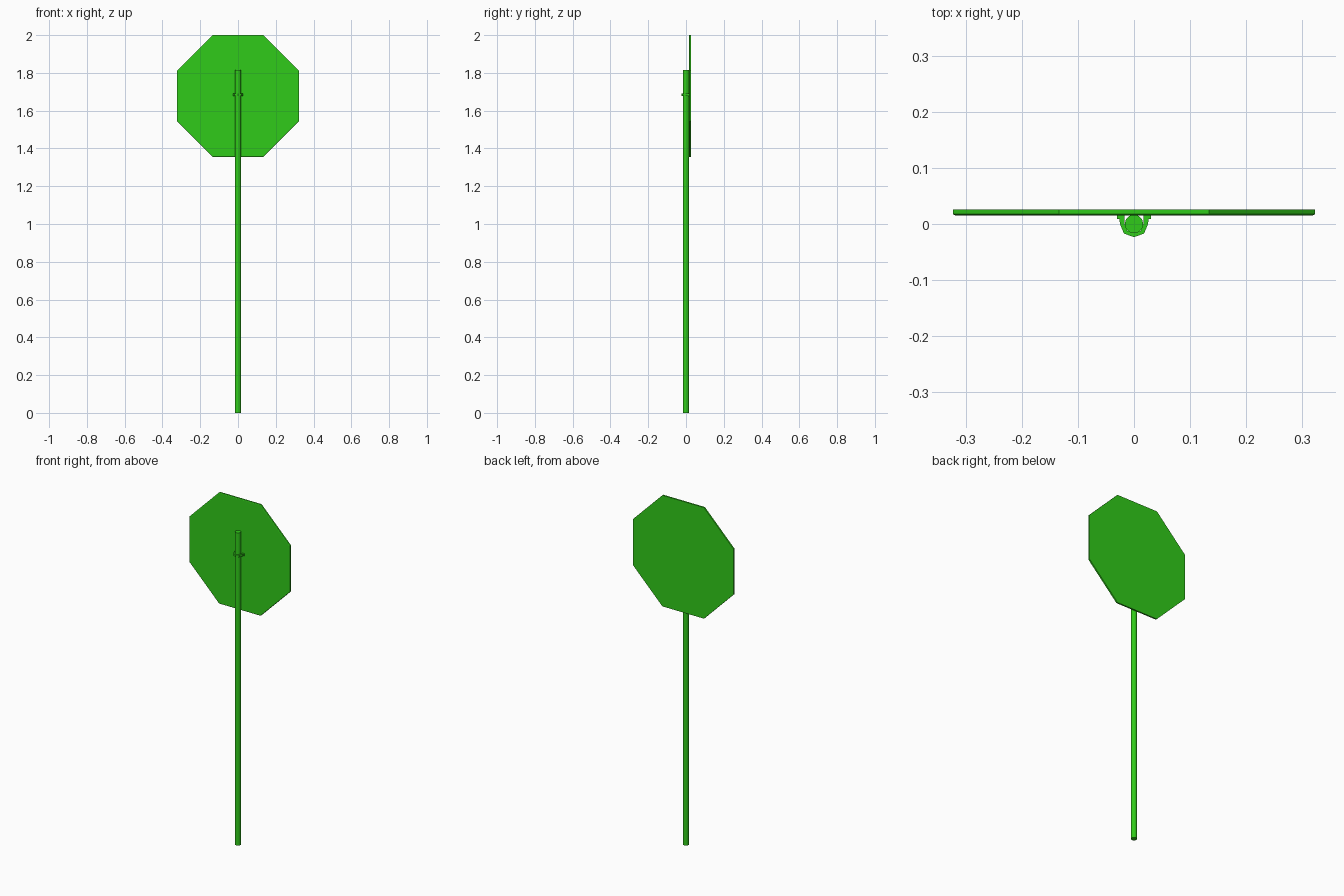
import bpy, bmesh, math

if "Cube" in bpy.data.objects:
    bpy.data.objects.remove(bpy.data.objects["Cube"])

mat = bpy.data.materials.new("green_paint")
mat.diffuse_color = (0.03, 0.60, 0.01, 1)
mat.use_nodes = True
mat.node_tree.nodes["Principled BSDF"].inputs["Base Color"].default_value = mat.diffuse_color


def loft(name, rings):
    """Join equal-length closed point loops and cap both ends."""
    bm = bmesh.new()
    loops = [[bm.verts.new(p) for p in r] for r in rings]
    n = len(loops[0])
    for a, b in zip(loops, loops[1:]):
        for i in range(n):
            j = (i + 1) % n
            bm.faces.new((a[i], a[j], b[j], b[i]))
    bm.faces.new(loops[0])
    bm.faces.new(loops[-1])
    bmesh.ops.recalc_face_normals(bm, faces=bm.faces)
    me = bpy.data.meshes.new(name)
    bm.to_mesh(me)
    bm.free()
    me.materials.append(mat)
    ob = bpy.data.objects.new(name, me)
    bpy.context.collection.objects.link(ob)
    return ob


def octagon(apothem, y):
    r = apothem / math.cos(math.pi / 8)
    return [(r * math.cos(math.pi * (k + 0.5) / 4), y,
             1.678 + r * math.sin(math.pi * (k + 0.5) / 4)) for k in range(8)]


def circle(r, z, n=12):
    return [(r * math.cos(math.tau * k / n), r * math.sin(math.tau * k / n), z)
            for k in range(n)]


# Octagonal sign plate with a slightly chamfered rim on the post side
loft("sign_plate", [octagon(0.319, 0.0155), octagon(0.3225, 0.0175), octagon(0.3225, 0.0262)])

# Post
post = loft("post", [circle(0.0165, 0), circle(0.0165, 1.815)])
for p in post.data.polygons:
    p.use_smooth = len(p.vertices) == 4
post.data.set_sharp_from_angle(angle=math.radians(40))

# U-shaped clamp strap with small flanges against the plate
half = [(0.030, 0.0165), (0.030, 0.009), (0.026, 0.009), (0.025, 0.0),
        (0.018, -0.017), (0, -0.0235)]
inner = [(0, -0.0165), (0.012, -0.012), (0.017, 0.0), (0.017, 0.0165)]
outline = half + [(-x, y) for x, y in half[-2::-1]]
outline += [(-x, y) for x, y in inner[::-1]] + inner[1:]
loft("clamp", [[(x, y, z) for x, y in outline] for z in (1.677, 1.690)])
